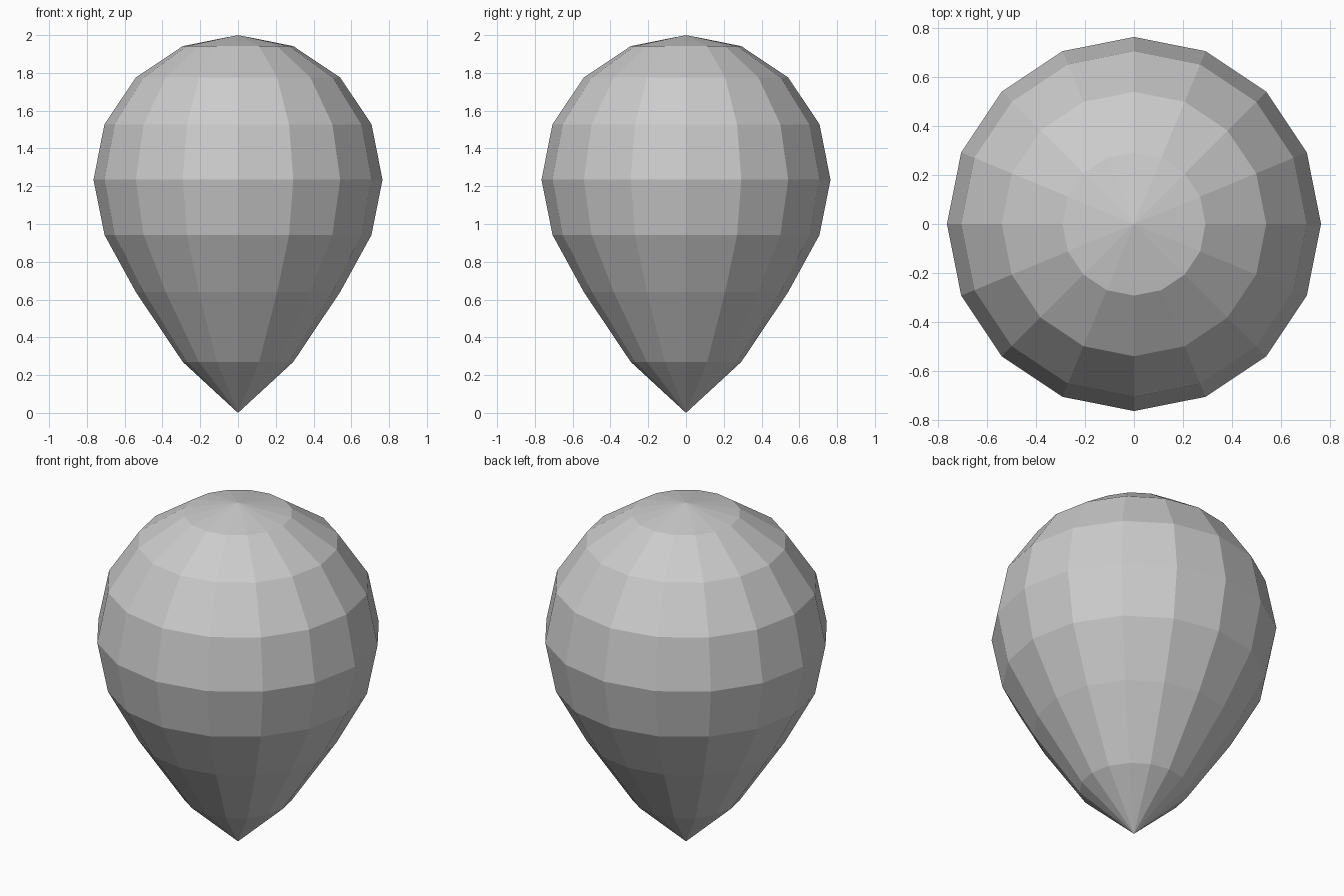
import bpy, bmesh
from math import cos, sin, pi

if "Cube" in bpy.data.objects:
    bpy.data.objects.remove(bpy.data.objects["Cube"])

R, CZ, SEG, RINGS = 0.765, 1.235, 16, 8
# lower rings pulled down into the pointed tail
TAIL = {6: 0.64, 7: 0.27, 8: 0.0}

# balloon envelope: low-poly sphere with a drawn-out bottom
bm = bmesh.new()
bmesh.ops.create_uvsphere(bm, u_segments=SEG, v_segments=RINGS, radius=1)
heights = [cos(pi * k / RINGS) for k in range(RINGS + 1)]
for v in bm.verts:
    k = min(range(RINGS + 1), key=lambda i: abs(heights[i] - v.co.z))
    v.co.x *= R
    v.co.y *= R
    v.co.z = TAIL.get(k, CZ + R * heights[k])
bmesh.ops.recalc_face_normals(bm, faces=bm.faces)

mesh = bpy.data.meshes.new("balloon_body")
bm.to_mesh(mesh)
bm.free()
obj = bpy.data.objects.new("balloon_body", mesh)
bpy.context.collection.objects.link(obj)
